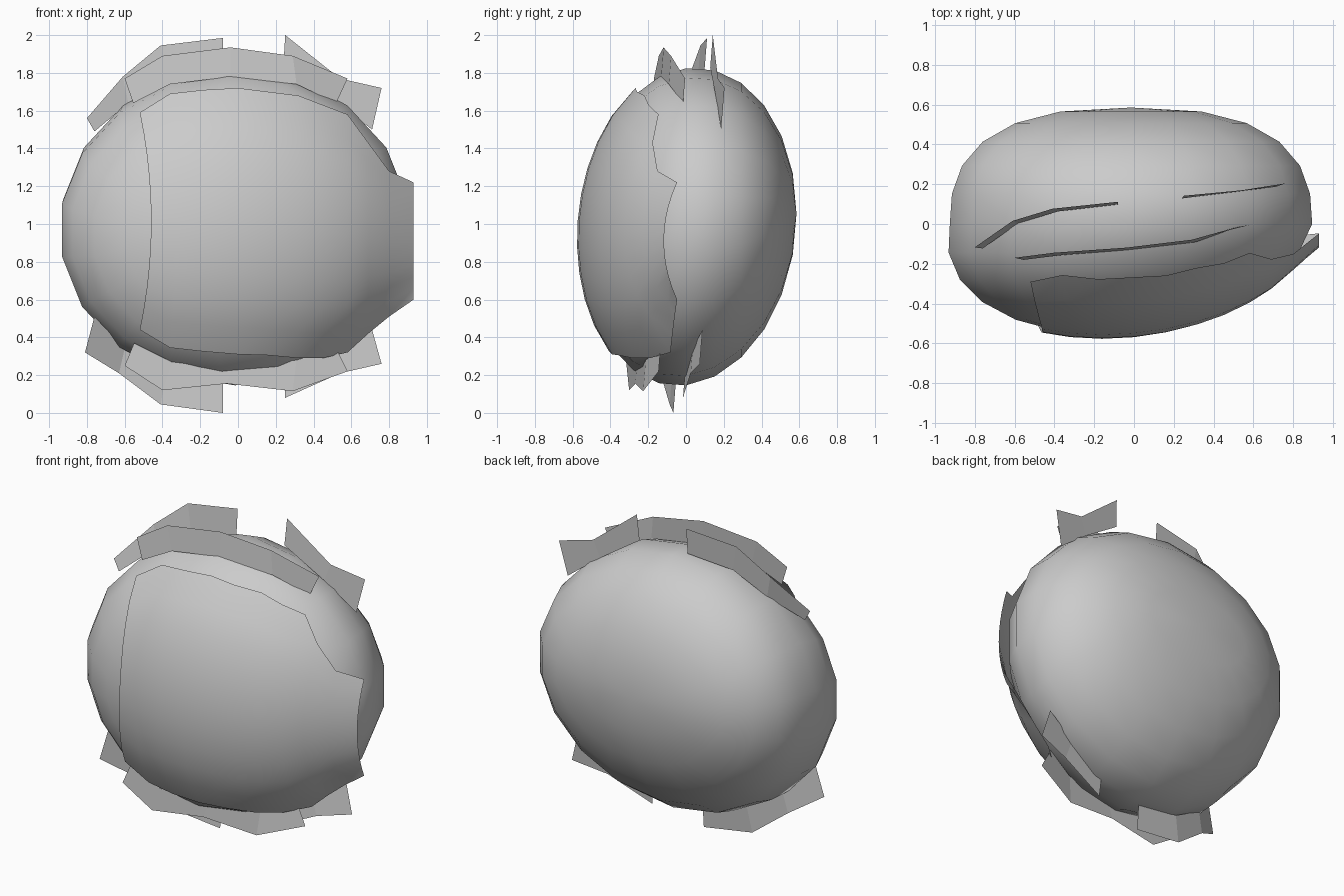
import bpy, math

if "Cube" in bpy.data.objects:
    bpy.data.objects.remove(bpy.data.objects["Cube"])

FRONT, BACK = 0.555, 0.585      # ball depth ahead of and behind its widest slice
AX, AZ = 0.915, 0.835


def make(name, verts, faces, smooth=True):
    me = bpy.data.meshes.new(name)
    me.from_pydata(verts, [], faces)
    me.update()
    ob = bpy.data.objects.new(name, me)
    bpy.context.collection.objects.link(ob)
    for p in me.polygons:
        p.use_smooth = smooth
    return ob


def ball_slice(y):
    """Centre and half sizes (cx, cz, rx, rz) of the ball's slice at depth y."""
    v = min(abs(y) / (FRONT if y < 0 else BACK), 1)
    p = 2.0 if y < 0 else 2.6
    return (-0.015 + 0.26 * min(y, 0), 0.985 + 0.12 * y,
            AX * (1 - v ** p) ** (1 / p), AZ * math.sqrt(1 - v * v))


def inside(x, y, z, grow):
    cx, cz, rx, rz = ball_slice(y / grow)
    if rx < 1e-4 or rz < 1e-4:
        return False
    return ((x - cx) / (rx * grow)) ** 2 + ((z - cz) / (rz * grow)) ** 2 < 1


# Ball: rings around the depth axis, closed by a pole at each end
SEG, RINGS = 18, 11
c0, c1 = ball_slice(-FRONT), ball_slice(BACK)
verts = [(c0[0], -FRONT, c0[1])]
for i in range(1, RINGS + 1):
    v = -math.cos(math.pi * i / (RINGS + 1))
    y = v * (FRONT if v < 0 else BACK)
    cx, cz, rx, rz = ball_slice(y)
    for j in range(SEG):
        a = 2 * math.pi * (j + 0.5) / SEG
        verts.append((cx + 1.01 * rx * math.cos(a), y, cz + 1.005 * rz * math.sin(a)))
verts.append((c1[0], BACK, c1[1]))
last = len(verts) - 1
faces = []
for j in range(SEG):
    k = (j + 1) % SEG
    faces.append((0, 1 + j, 1 + k))
    for i in range(RINGS - 1):
        a, b = 1 + i * SEG, 1 + (i + 1) * SEG
        faces.append((a + j, b + j, b + k, a + k))
    a = 1 + (RINGS - 1) * SEG
    faces.append((a + j, last, a + k))
make("ball", verts, faces)

# Front shell: columns (x, low z, high z) laid just over the ball
cols = [(-0.52, 0.44, 1.59), (-0.36, 0.345, 1.69), (-0.18, 0.325, 1.71),
        (0.0, 0.31, 1.72), (0.16, 0.305, 1.70), (0.32, 0.29, 1.68),
        (0.45, 0.29, 1.63), (0.58, 0.32, 1.58), (0.69, 0.42, 1.43),
        (0.80, 0.51, 1.28), (0.93, 0.60, 1.22)]
ROWS = 10
verts, faces = [], []
for c, (x, lo, hi) in enumerate(cols):
    for r in range(ROWS + 1):
        t = r / ROWS
        bow = 0.06 * (1 - (2 * t - 1) ** 2) * max(0, 1 - c / 3)
        px, z = x + bow, lo + (hi - lo) * t
        near, far = -0.75, -0.21 + 0.1 * px + 0.07 * (2 * t - 1) ** 2
        for _ in range(30):
            mid = (near + far) / 2
            if inside(px, mid, z, 1.04):
                far = mid
            else:
                near = mid
        verts.append((px, far, z))
n = ROWS + 1
for c in range(len(cols) - 1):
    for r in range(ROWS):
        a = c * n + r
        faces.append((a, a + n, a + n + 1, a + 1))
make("front_shell", verts, faces)

# Fins: flat strips, each station is (outer x, outer z, inner x, inner z, y)
fins = {
    "top_front_fin": [(-0.60, 1.77, -0.555, 1.64, -0.175), (-0.40, 1.89, -0.36, 1.74, -0.15),
                      (-0.04, 1.935, -0.04, 1.78, -0.125), (0.29, 1.89, 0.31, 1.74, -0.085),
                      (0.58, 1.77, 0.52, 1.64, -0.01)],
    "top_left_fin": [(-0.80, 1.56, -0.76, 1.49, -0.12), (-0.61, 1.78, -0.58, 1.64, 0.01),
                     (-0.41, 1.945, -0.38, 1.78, 0.07), (-0.08, 1.985, -0.08, 1.82, 0.105)],
    "top_right_fin": [(0.25, 2.0, 0.24, 1.83, 0.135), (0.54, 1.77, 0.50, 1.66, 0.165),
                      (0.76, 1.72, 0.71, 1.50, 0.195)],
    "bottom_front_fin": [(-0.60, 0.25, -0.55, 0.37, -0.31), (-0.40, 0.12, -0.35, 0.27, -0.295),
                         (-0.06, 0.155, -0.03, 0.23, -0.265), (0.29, 0.115, 0.31, 0.28, -0.22),
                         (0.58, 0.22, 0.52, 0.34, -0.14)],
    "bottom_left_fin": [(-0.81, 0.32, -0.76, 0.51, -0.24), (-0.63, 0.21, -0.60, 0.34, -0.13),
                        (-0.41, 0.045, -0.38, 0.21, -0.08), (-0.08, 0.0, -0.08, 0.17, -0.06)],
    "bottom_right_fin": [(0.25, 0.08, 0.24, 0.23, -0.01), (0.54, 0.21, 0.50, 0.34, 0.03),
                         (0.76, 0.26, 0.71, 0.44, 0.08)],
}
for name, stations in fins.items():
    verts, faces = [], []
    for ox, oz, ix, iz, y in stations:
        lean = 0.04 * (oz - iz)
        verts += [(ox, y + lean, oz), (ix, y - lean, iz)]
    for i in range(len(stations) - 1):
        a = 2 * i
        faces.append((a, a + 1, a + 3, a + 2))
    make(name, verts, faces, smooth=False)
